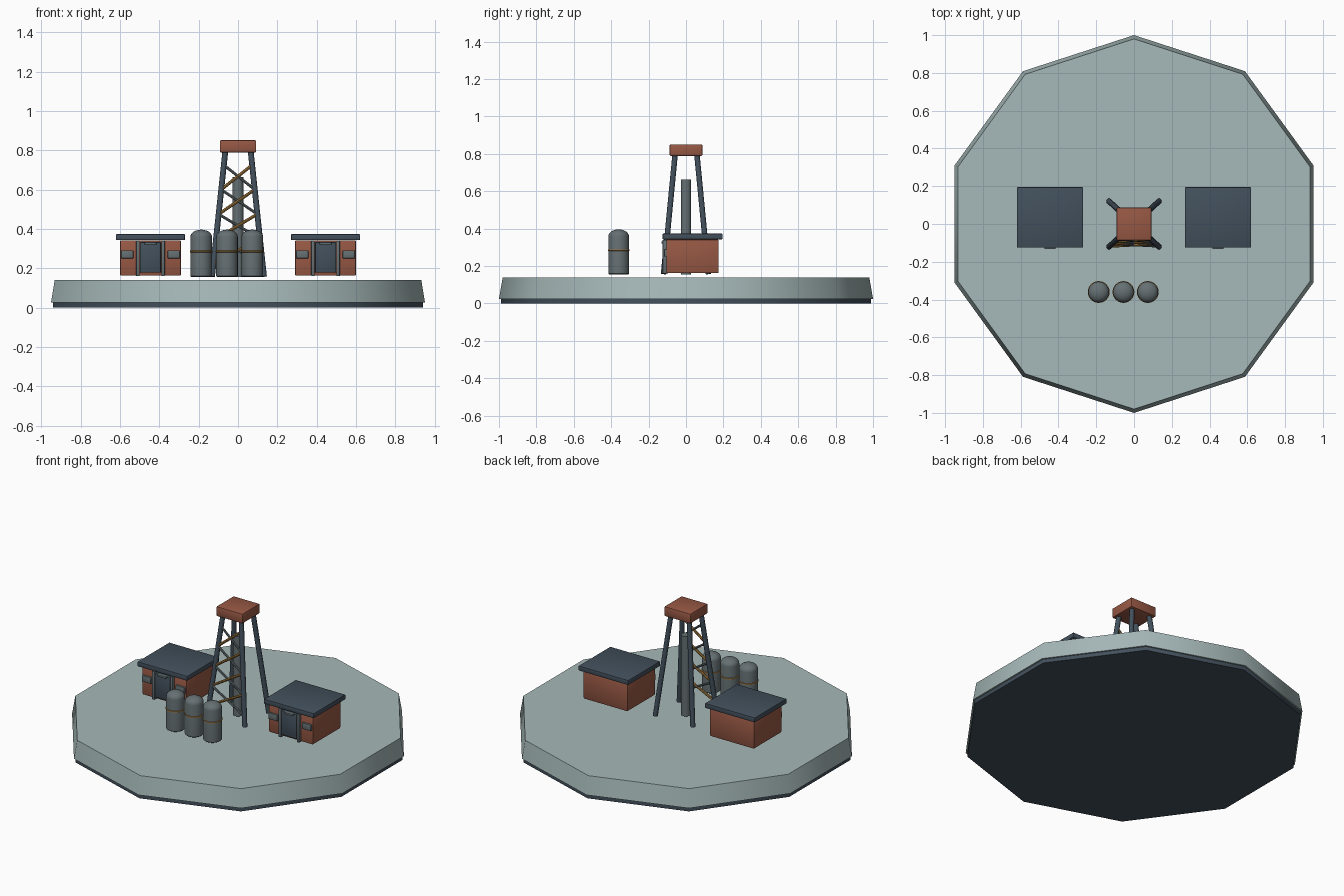
import bpy, bmesh, math
from mathutils import Vector

if "Cube" in bpy.data.objects:
    bpy.data.objects.remove(bpy.data.objects["Cube"], do_unlink=True)


def material(name, rgb):
    m = bpy.data.materials.new(name)
    m.use_nodes = True
    m.diffuse_color = (*rgb, 1)
    m.node_tree.nodes["Principled BSDF"].inputs["Base Color"].default_value = (*rgb, 1)
    return m


PALE = material("pale ground", (0.38, 0.48, 0.48))
SLATE = material("dark slate", (0.055, 0.08, 0.107))
BRICK = material("red brick", (0.31, 0.098, 0.058))
STEEL = material("grey steel", (0.13, 0.16, 0.17))
GOLD = material("ochre", (0.38, 0.2, 0.05))


def finish(name, bm, mat, smooth=40):
    bmesh.ops.recalc_face_normals(bm, faces=bm.faces)
    me = bpy.data.meshes.new(name)
    bm.to_mesh(me)
    bm.free()
    me.materials.append(mat)
    me.shade_smooth()
    me.set_sharp_from_angle(angle=math.radians(smooth))
    ob = bpy.data.objects.new(name, me)
    bpy.context.collection.objects.link(ob)
    return ob


def box(name, centre, size, mat, bevel=0.0):
    bm = bmesh.new()
    bmesh.ops.create_cube(bm, size=1)
    for v in bm.verts:
        v.co = Vector(a * b for a, b in zip(v.co, size)) + Vector(centre)
    if bevel:
        bmesh.ops.bevel(bm, geom=bm.edges[:], offset=bevel, segments=2,
                        affect='EDGES', profile=0.5)
    return finish(name, bm, mat)


def lathe(name, profile, centre, mat, sides=24, start=0.0):
    """Closed stack of rings from (radius, height) pairs."""
    bm = bmesh.new()
    rings = []
    for r, z in profile:
        angles = [start + math.tau * i / sides for i in range(sides)]
        rings.append([bm.verts.new((centre[0] + r * math.cos(a),
                                    centre[1] + r * math.sin(a), z)) for a in angles])
    for low, high in zip(rings, rings[1:]):
        for i in range(sides):
            j = (i + 1) % sides
            bm.faces.new((low[i], low[j], high[j], high[i]))
    bm.faces.new(rings[0])
    bm.faces.new(rings[-1])
    return finish(name, bm, mat)


def rod(name, a, b, radius, mat, sides=12):
    a, b = Vector(a), Vector(b)
    bm = bmesh.new()
    bmesh.ops.create_cone(bm, cap_ends=True, segments=sides, radius1=radius,
                          radius2=radius, depth=(b - a).length)
    bm.transform((b - a).to_track_quat('Z', 'Y').to_matrix().to_4x4())
    bmesh.ops.translate(bm, verts=bm.verts, vec=(a + b) / 2)
    return finish(name, bm, mat)


# Ten-sided ground disc with a dark underside
lathe("ground_plinth", [(0.99, 0), (0.99, 0.025)], (0, 0), SLATE, 10, math.pi / 2)
lathe("ground", [(1.0, 0.025), (0.98, 0.14)], (0, 0), PALE, 10, math.pi / 2)

# Two matching huts
for side, x in (("right", -0.445), ("left", 0.445)):
    box(side + "_hut_walls", (x, 0.035, 0.252), (0.31, 0.28, 0.18), BRICK, 0.006)
    box(side + "_hut_roof", (x, 0.035, 0.358), (0.35, 0.32, 0.03), SLATE, 0.003)
    box(side + "_hut_door", (x, -0.11, 0.255), (0.106, 0.025, 0.155), SLATE, 0.003)
    box(side + "_hut_door_lamp", (x, -0.122, 0.326), (0.06, 0.02, 0.013), STEEL, 0.003)
    for s in (-1, 1):
        box(side + "_hut_door_post", (x + s * 0.064, -0.11, 0.25), (0.018, 0.03, 0.18), STEEL, 0.003)
        box(side + "_hut_window", (x + s * 0.118, -0.108, 0.27), (0.062, 0.018, 0.04), STEEL, 0.003)

# Tower: splayed legs, platform and central pipe
FOOT, HEAD = Vector((0.132, 0.12, 0.158)), Vector((0.064, 0.058, 0.8))
for sx in (-1, 1):
    for sy in (-1, 1):
        flip = Vector((sx, sy, 1))
        rod("tower_leg", FOOT * flip, HEAD * flip, 0.015, SLATE)
box("tower_platform", (0, 0, 0.82), (0.185, 0.175, 0.062), BRICK, 0.006)
rod("tower_pipe", (0, 0, 0.155), (0, 0, 0.663), 0.028, STEEL, 20)


# Crossed braces on the front of the tower
def leg_point(side, z):
    p = FOOT.lerp(HEAD, (z - FOOT.z) / (HEAD.z - FOOT.z))
    return Vector((side * p.x, -p.y - 0.004, z))


STEP = 0.125
for i in range(4):
    z = 0.225 + i * STEP
    rod("rising_brace", leg_point(-1, z), leg_point(1, z + STEP), 0.008, GOLD, 8)
    rod("falling_brace", leg_point(-1, z + STEP), leg_point(1, z), 0.007, STEEL, 8)

# Row of domed tanks with thin bands
for x in (-0.187, -0.056, 0.073):
    dome = [(0.055 * math.cos(a), 0.36 + 0.036 * math.sin(a))
            for a in (math.radians(d) for d in range(0, 90, 15))]
    lathe("tank", [(0.05, 0.155), (0.055, 0.16)] + dome + [(0.004, 0.396)], (x, -0.36), STEEL)
    lathe("tank_band", [(0.054, 0.28), (0.058, 0.282), (0.058, 0.288), (0.054, 0.29)],
          (x, -0.36), GOLD)
